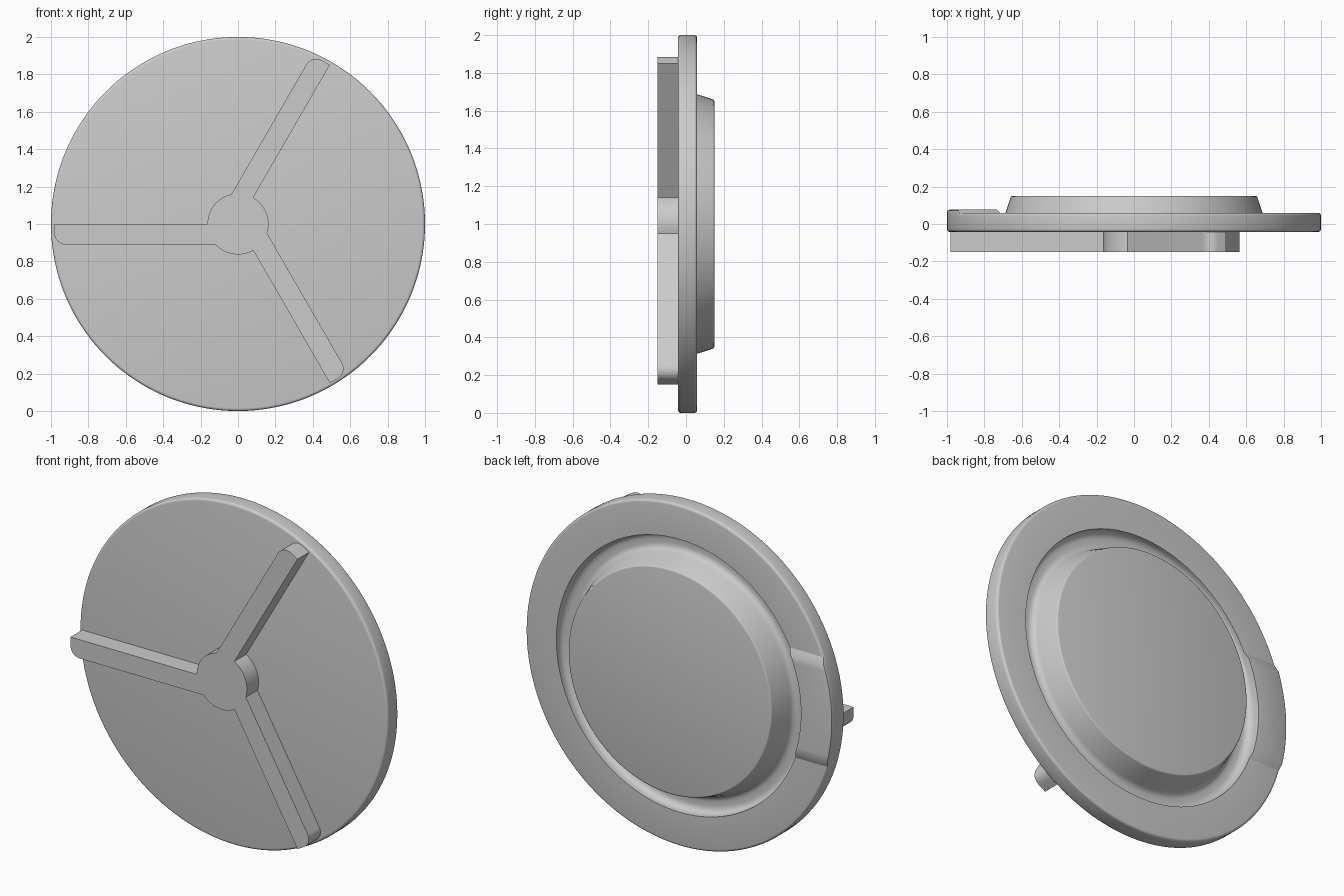
import bpy, bmesh
from math import sin, cos, asin, sqrt, pi, radians
from mathutils import Vector

if "Cube" in bpy.data.objects:
    bpy.data.objects.remove(bpy.data.objects["Cube"])

grey = bpy.data.materials.new("light_grey")
grey.use_nodes = True
colour = (0.6, 0.6, 0.6, 1)
grey.diffuse_color = colour
grey.node_tree.nodes["Principled BSDF"].inputs["Base Color"].default_value = colour


def finish(bm, name):
    bmesh.ops.remove_doubles(bm, verts=bm.verts, dist=1e-5)
    bmesh.ops.recalc_face_normals(bm, faces=bm.faces)
    mesh = bpy.data.meshes.new(name)
    bm.to_mesh(mesh)
    bm.free()
    mesh.materials.append(grey)
    obj = bpy.data.objects.new(name, mesh)
    obj.location.z = 1
    bpy.context.collection.objects.link(obj)
    bpy.ops.object.select_all(action='DESELECT')
    obj.select_set(True)
    bpy.context.view_layer.objects.active = obj
    bpy.ops.object.shade_smooth_by_angle(angle=radians(35))
    return obj


def arc(cx, cy, r, start, end, steps):
    angles = [start + (end - start) * i / steps for i in range(steps + 1)]
    return [(cx + r * cos(a), cy + r * sin(a)) for a in angles]


# Lid: round flange, groove and raised plug turned about the y axis
FRONT, FLANGE, BACK = -0.042, 0.059, 0.15
edge = 0.015
profile = [(0, FRONT)]
profile += arc(1 - edge, FRONT + edge, edge, -pi / 2, 0, 4)
profile += arc(1 - edge, FLANGE - edge, edge, 0, pi / 2, 4)
profile += [(0.8, FLANGE)]
profile += arc(0.76, 0.04, 0.04, 0, -pi / 2, 6)
profile += arc(0.735, 0.04, 0.04, -pi / 2, -pi * 0.94, 6)
profile += arc(0.65, BACK - 0.01, 0.01, 0.15, pi / 2, 3)
profile += [(0, BACK)]
bm = bmesh.new()
verts = [bm.verts.new((r, y, 0)) for r, y in profile]
edges = [bm.edges.new(pair) for pair in zip(verts, verts[1:])]
bmesh.ops.spin(bm, geom=verts + edges, cent=(0, 0, 0), axis=(0, 1, 0),
               angle=2 * pi, steps=144, use_merge=True)
finish(bm, "lid")

# Handle: hub with three arms, each rounded on one corner of its end
hub, length, width, corner = 0.163, 0.982, 0.11, 0.06
outline = []
for k in range(3):
    arm = [(-hub, 0), (-length, 0)]
    arm += arc(corner - length, corner - width, corner, pi, 1.5 * pi, 8)
    arm += arc(0, 0, hub, pi + asin(width / hub), pi * 5 / 3, 12)[:-1]
    c, s = cos(k * 2 * pi / 3), sin(k * 2 * pi / 3)
    outline += [(c * x - s * z, s * x + c * z) for x, z in arm]
bm = bmesh.new()
face = bm.faces.new([bm.verts.new((x, -0.15, z)) for x, z in outline])
grown = bmesh.ops.extrude_face_region(bm, geom=[face], use_keep_orig=True)
moved = [g for g in grown["geom"] if isinstance(g, bmesh.types.BMVert)]
bmesh.ops.translate(bm, verts=moved, vec=Vector((0, 0.115, 0)))
finish(bm, "three_arm_handle")

# Rim pad: low raised part of the flange with a ramp at each end
low, high, ramp, pad = -0.24, 0.32, 0.04, 0.077
heights = [(low - ramp, FLANGE - 0.001)]
heights += [(low + (high - low) * i / 16, pad) for i in range(17)]
heights += [(high + ramp, FLANGE - 0.001)]
bm = bmesh.new()
rows = []
for z, h in heights:
    section = [(0.8, 0.04), (0.8, h), (1 - edge, h), (0.996, h - 0.005),
               (1, h - edge), (1, 0.035)]
    rows.append([bm.verts.new((-sqrt(r * r - z * z), y, z)) for r, y in section])
for a, b in zip(rows, rows[1:]):
    for i in range(len(a)):
        j = (i + 1) % len(a)
        bm.faces.new((a[i], a[j], b[j], b[i]))
bm.faces.new(rows[0])
bm.faces.new(rows[-1])
finish(bm, "rim_pad")
